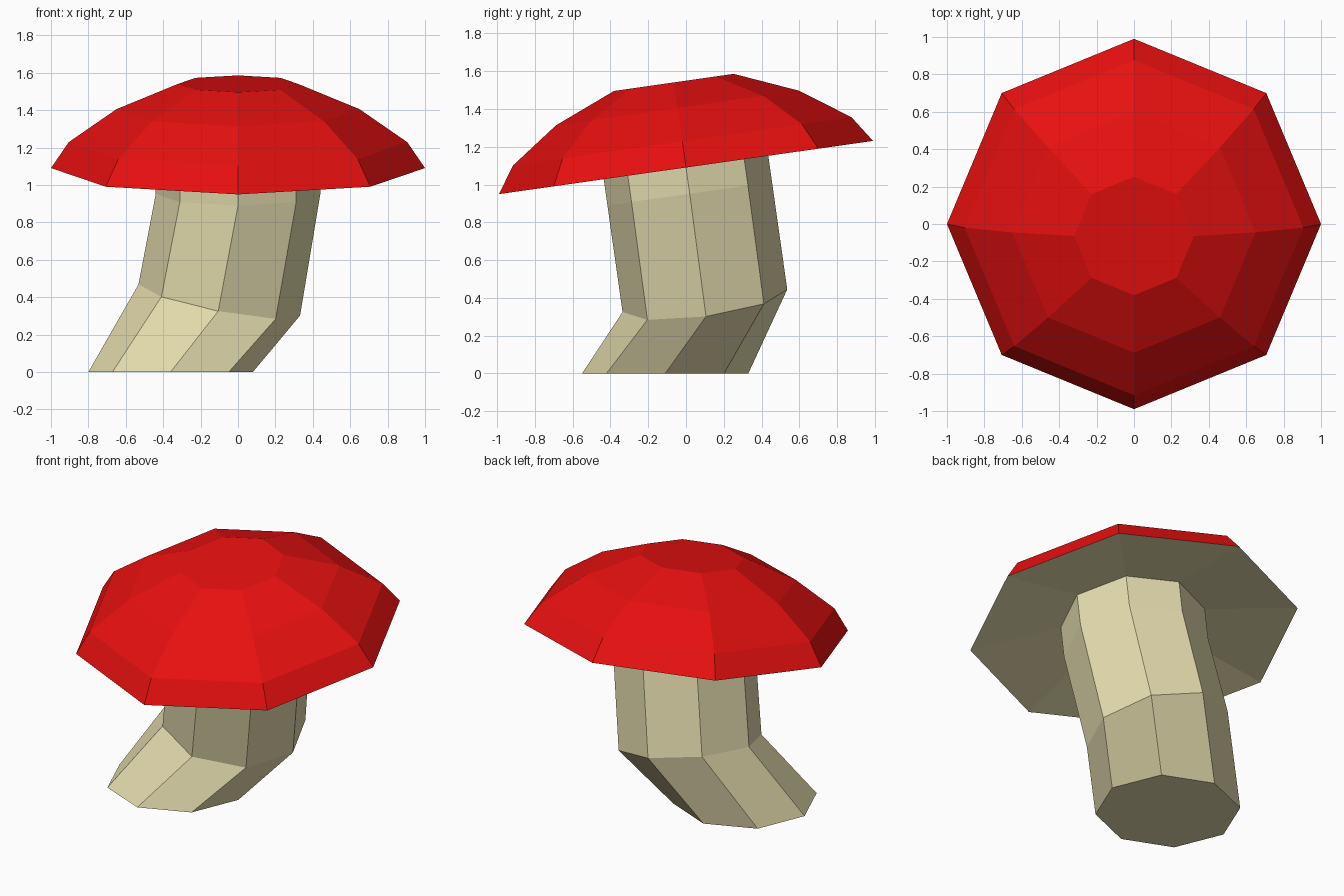
import bpy
import bmesh
import math
from mathutils import Matrix, Vector

SIDES = 8

if "Cube" in bpy.data.objects:
    bpy.data.objects.remove(bpy.data.objects["Cube"], do_unlink=True)


def material(name, color):
    mat = bpy.data.materials.new(name)
    mat.use_nodes = True
    mat.diffuse_color = color
    bsdf = mat.node_tree.nodes["Principled BSDF"]
    bsdf.inputs["Base Color"].default_value = color
    bsdf.inputs["Roughness"].default_value = 0.9
    return mat


def loft(name, rings, mats, cream_bands=0):
    """Closed flat-faced skin over octagonal rings given as (frame, radius)."""
    bm = bmesh.new()
    loops = []
    for frame, radius in rings:
        loops.append([
            bm.verts.new(frame @ Vector((radius * math.cos(a), radius * math.sin(a), 0)))
            for a in (math.tau * i / SIDES for i in range(SIDES))])
    bottom = bm.faces.new(reversed(loops[0]))
    top = bm.faces.new(loops[-1])
    top.material_index = len(mats) - 1
    for band, (low, high) in enumerate(zip(loops, loops[1:])):
        for i in range(SIDES):
            j = (i + 1) % SIDES
            face = bm.faces.new((low[i], low[j], high[j], high[i]))
            face.material_index = 0 if band < cream_bands else len(mats) - 1
    bmesh.ops.recalc_face_normals(bm, faces=bm.faces)
    mesh = bpy.data.meshes.new(name)
    bm.to_mesh(mesh)
    bm.free()
    for mat in mats:
        mesh.materials.append(mat)
    obj = bpy.data.objects.new(name, mesh)
    bpy.context.collection.objects.link(obj)
    return obj


red = material("cap red", (0.8, 0.005, 0.005, 1))
cream = material("stem cream", (0.77, 0.71, 0.42, 1))

# Tilted frame shared by the cap and the top of the stem
cap_frame = Matrix.Translation((0, 0, 1.09)) @ Matrix.Rotation(math.radians(8.1), 4, "X")


def cap_level(height):
    return cap_frame @ Matrix.Translation((0, 0, height))


# Stem: bent at a tilted middle ring
bend_tilt = Vector((0, 0, 1)).rotation_difference(Vector((0.195, -0.14, 1)))
bend = Matrix.Translation((-0.10, 0.10, 0.385)) @ bend_tilt.to_matrix().to_4x4()
loft("stem", [
    (Matrix.Translation((-0.36, -0.11, 0)), 0.44),
    (bend, 0.44),
    (cap_level(-0.14), 0.44),
    (cap_level(0.10), 0.44),
], [cream])

# Cap: hollowed cream underside, then the red dome
profile = [(0.44, 0.083), (1.0, 0), (0.905, 0.14), (0.65, 0.318), (0.32, 0.455)]
loft("cap", [(cap_level(h), r) for r, h in profile], [cream, red], cream_bands=1)
